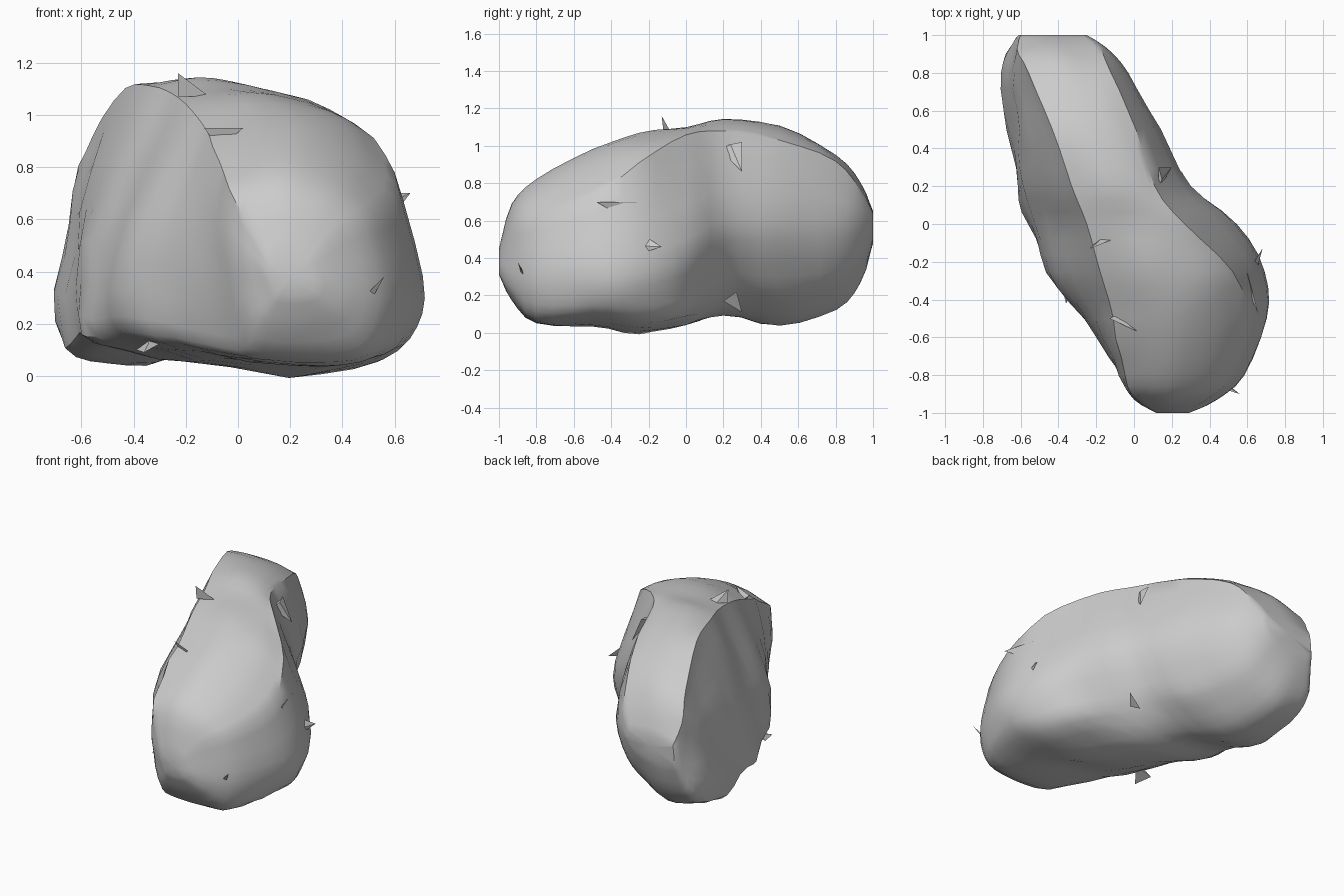
import bpy, bmesh, math
from mathutils import Vector, noise

cube = bpy.data.objects.get("Cube")
if cube:
    bpy.data.objects.remove(cube, do_unlink=True)

stone = bpy.data.materials.new("stone_grey")
stone.use_nodes = True
GREY = (0.6, 0.6, 0.6, 1)
stone.diffuse_color = GREY
stone.node_tree.nodes["Principled BSDF"].inputs["Base Color"].default_value = GREY

# stations: y, left x, left ridge x z, top z, right ridge x z, right x z, bottom z
STATIONS = [
    (-1, .12, .12, .43, .45, .26, .42, .29, .37, .31),
    (-.93, 0, .01, .63, .69, .39, .56, .44, .36, .18),
    (-.8, -.08, -.05, .76, .82, .52, .62, .58, .37, .05),
    (-.5, -.28, -.11, .92, .98, .61, .72, .7, .37, .04),
    (-.25, -.46, -.18, 1.02, 1.07, .52, .91, .68, .42, 0),
    (0, -.57, -.25, 1.08, 1.1, .27, 1.06, .53, .5, .04),
    (.2, -.63, -.33, 1.11, 1.14, .11, 1.08, .3, .6, .1),
    (.5, -.68, -.43, 1.1, 1.11, .01, 1.03, .14, .61, .04),
    (.8, -.7, -.56, .92, .95, -.12, .92, -.03, .6, .13),
    (.93, -.67, -.62, .75, .8, -.18, .77, -.14, .6, .27),
    (1, -.61, -.6, .62, .65, -.26, .64, -.25, .58, .48),
]


def spline(points, steps):
    """Smooth curve through the points, ends included."""
    out = []
    last = len(points) - 1
    for i in range(last):
        a, b = points[max(i - 1, 0)], points[i]
        c, d = points[i + 1], points[min(i + 2, last)]
        for s in range(steps):
            t = s / steps
            out.append(b + (c - a) * (t / 2)
                       + (a * 2 - b * 5 + c * 4 - d) * (t * t / 2)
                       + (b * 3 - a - c * 3 + d) * (t ** 3 / 2))
    out.append(points[-1])
    return out


def section(y, left, lx, lz, top, rx, rz, right, side_z, base):
    """Slab section: crowned top between two ridges, rounded flanks and belly."""
    w, h = right - left, top - base
    tuck = max(0, -y - .6) * .4              # left wall leans under the nose
    under = min(.12, max(0, y) * .5)         # right flank undercut at the back
    lift = max(0, .09 - abs(y + .25) * .2)   # belly rises to the left midway
    lean = max(-1, min(1, -y * 3))           # lowest line swings right in front
    slope = .2 if y < 0 else .33             # pitch of the upper left wall
    P = lambda x, z: Vector((x, y, z))
    crown = [P(lx, lz), P(lx + (rx - lx) * .4, top),
             P(lx + (rx - lx) * .76, top - (top - rz) * .35), P(rx, rz)]
    belly = [
        P(rx, rz), P(right, side_z),
        P(right - w * (.02 + under), base + (side_z - base) * .45),
        P(right - w * (.13 + under * 1.5), base + h * (.05 + .06 * max(0, -lean))),
        P((left + right) / 2 + w * .1 * lean, base),
        P(left + w * (.14 + tuck), base + h * .02 + lift),
        P(left + w * (.01 + tuck), base + h * .13 + lift),
        P(left + (lx - left) * slope, base + h * .55),
        P(lx, lz)]
    return spline(crown, 3)[:-1] + spline(belly, 3)[:-1]


def finish(bm, name, angle):
    bmesh.ops.recalc_face_normals(bm, faces=bm.faces)
    mesh = bpy.data.meshes.new(name)
    bm.to_mesh(mesh)
    bm.free()
    mesh.materials.append(stone)
    ob = bpy.data.objects.new(name, mesh)
    bpy.context.collection.objects.link(ob)
    bpy.ops.object.select_all(action="DESELECT")
    ob.select_set(True)
    bpy.context.view_layer.objects.active = ob
    bpy.ops.object.shade_smooth_by_angle(angle=math.radians(angle))


# boulder body: sections lofted lengthwise
rails = [spline(list(rail), 3) for rail in zip(*[section(*s) for s in STATIONS])]
bm = bmesh.new()
grid = [[bm.verts.new(p) for p in rail] for rail in rails]
for i, rail in enumerate(grid):
    after = grid[(i + 1) % len(grid)]
    for j in range(len(rail) - 1):
        bm.faces.new((rail[j], rail[j + 1], after[j + 1], after[j]))
for end in (0, -1):
    cap = bm.faces.new([rail[end] for rail in grid])
    bmesh.ops.poke(bm, faces=[cap])

# weathering: gentle lumps, rougher on the broken left-hand wall and belly
bmesh.ops.recalc_face_normals(bm, faces=bm.faces)
bm.normal_update()
for v in bm.verts:
    n = v.normal
    rough = .008 + .02 * max(0, -n.x) * (v.co.z < .9) + .01 * max(0, -n.z)
    if abs(v.co.y) < .97:
        v.co += n * noise.noise(v.co * 5) * rough
finish(bm, "boulder", 36)

# splinters: thin chips standing off the surface (root, tip, half width)
CHIPS = [
    ((-.17, -.1, 1.07), (-.23, -.13, 1.16), (.06, .02, 0)),
    ((-.1, -.5, .91), (.02, -.57, .95), (.03, 0, -.04)),
    ((.6, -.3, .66), (.66, -.48, .7), (0, .04, .04)),
    ((.63, -.25, .46), (.68, -.13, .46), (0, .04, .05)),
    ((.47, -.86, .27), (.56, -.9, .38), (.04, 0, .02)),
    ((-.33, -.3, .12), (-.36, -.42, .09), (.06, 0, .02)),
    ((.2, .25, .14), (.26, .27, .22), (0, .05, -.03)),
    ((.13, .24, 1), (.2, .3, .86), (0, .06, .02)),
]
bm = bmesh.new()
for root, tip, half in CHIPS:
    root, tip, half = Vector(root), Vector(tip), Vector(half)
    thick = (tip - root).cross(half).normalized() * .02
    a, b, c, d = [bm.verts.new(p) for p in
                  (root - half, root + half, root + thick, tip)]
    for tri in ((a, b, c), (a, b, d), (b, c, d), (c, a, d)):
        bm.faces.new(tri)
finish(bm, "splinters", 10)
